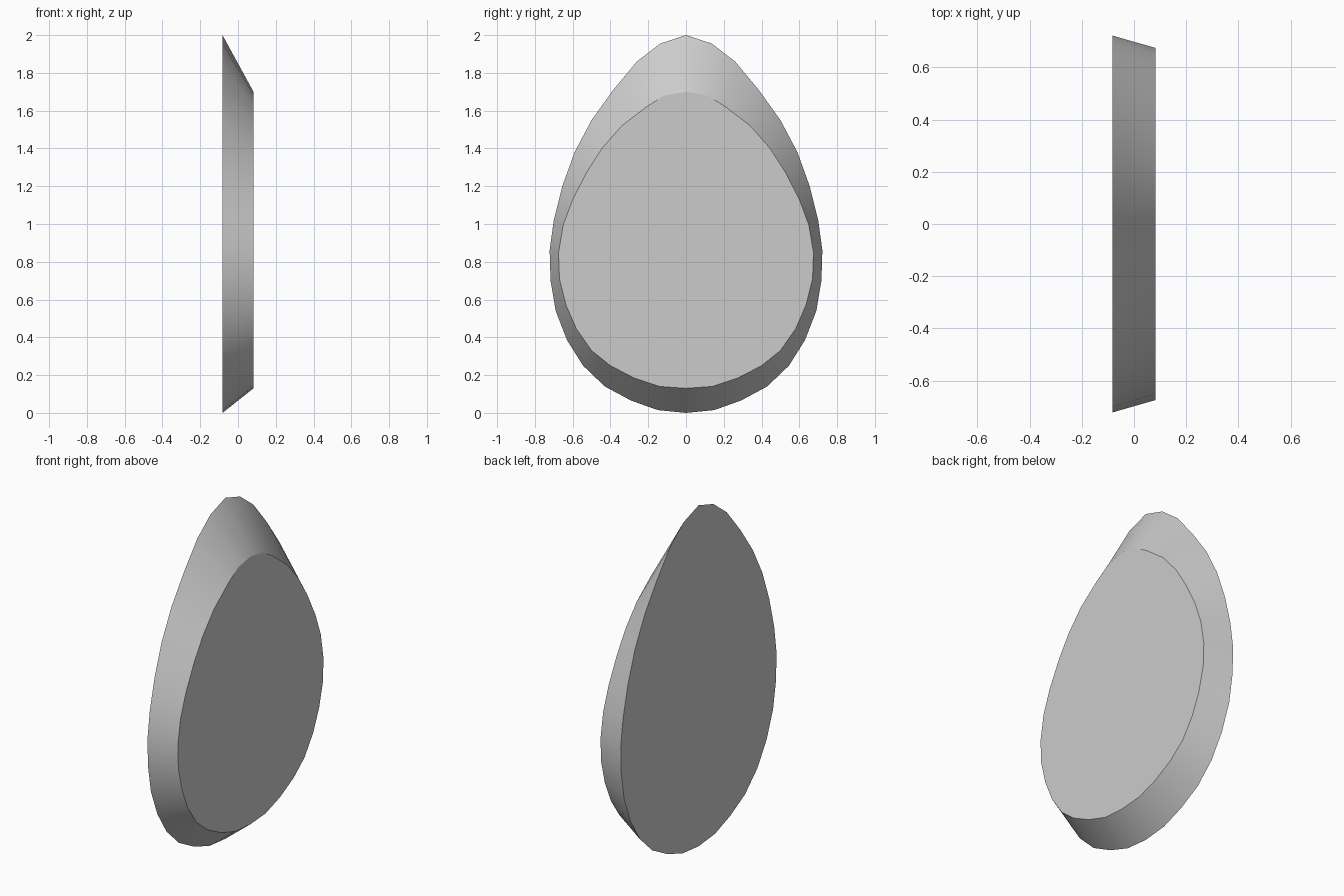
import bpy
import bmesh
import math

cube = bpy.data.objects.get("Cube")
if cube:
    bpy.data.objects.remove(cube, do_unlink=True)

HALF_THICKNESS = 0.082

# Half outlines as (y, z), running from the pointed top to the rounded bottom
BACK_OUTLINE = [
    (0, 2), (.137, 1.955), (.26, 1.86), (.385, 1.71), (.5, 1.55), (.59, 1.38),
    (.655, 1.2), (.7, 1.02), (.722, .86), (.717, .7), (.69, .54), (.63, .385),
    (.545, .25), (.43, .14), (.29, .065), (.15, .015), (0, 0),
]
FACE_OUTLINE = [
    (0, 1.7), (.115, 1.68), (.21, 1.62), (.34, 1.52), (.445, 1.4), (.525, 1.275),
    (.6, 1.13), (.65, .995), (.675, .847), (.67, .71), (.635, .57), (.58, .445),
    (.5, .33), (.4, .25), (.275, .185), (.14, .14), (0, .13),
]


def make_material(name, color):
    material = bpy.data.materials.new(name)
    material.use_nodes = True
    material.diffuse_color = color
    shader = next(n for n in material.node_tree.nodes if n.type == "BSDF_PRINCIPLED")
    shader.inputs["Base Color"].default_value = color
    return material


def mirrored_ring(bm, half_outline, x):
    """Create a closed ring of vertices from half an outline."""
    other_half = [(-y, z) for y, z in reversed(half_outline[1:-1])]
    return [bm.verts.new((x, y, z)) for y, z in half_outline + other_half]


def make_drop(name, material):
    """Build a thick drop-shaped plate with a bevelled rim."""
    bm = bmesh.new()
    back_ring = mirrored_ring(bm, BACK_OUTLINE, -HALF_THICKNESS)
    face_ring = mirrored_ring(bm, FACE_OUTLINE, HALF_THICKNESS)

    # Flat back and face
    bm.faces.new(back_ring)
    bm.faces.new(face_ring)

    # Sloping rim
    count = len(back_ring)
    for i in range(count):
        j = (i + 1) % count
        bm.faces.new((back_ring[i], back_ring[j], face_ring[j], face_ring[i]))

    bmesh.ops.recalc_face_normals(bm, faces=bm.faces[:])
    mesh = bpy.data.meshes.new(name)
    bm.to_mesh(mesh)
    bm.free()
    mesh.materials.append(material)
    drop = bpy.data.objects.new(name, mesh)
    bpy.context.collection.objects.link(drop)
    return drop


grey = make_material("light_grey", (.6, .6, .6, 1))
drop = make_drop("drop_plate", grey)

# Smooth rim with crisp outer edges
bpy.ops.object.select_all(action="DESELECT")
drop.select_set(True)
bpy.context.view_layer.objects.active = drop
bpy.ops.object.shade_smooth_by_angle(angle=math.radians(30))
